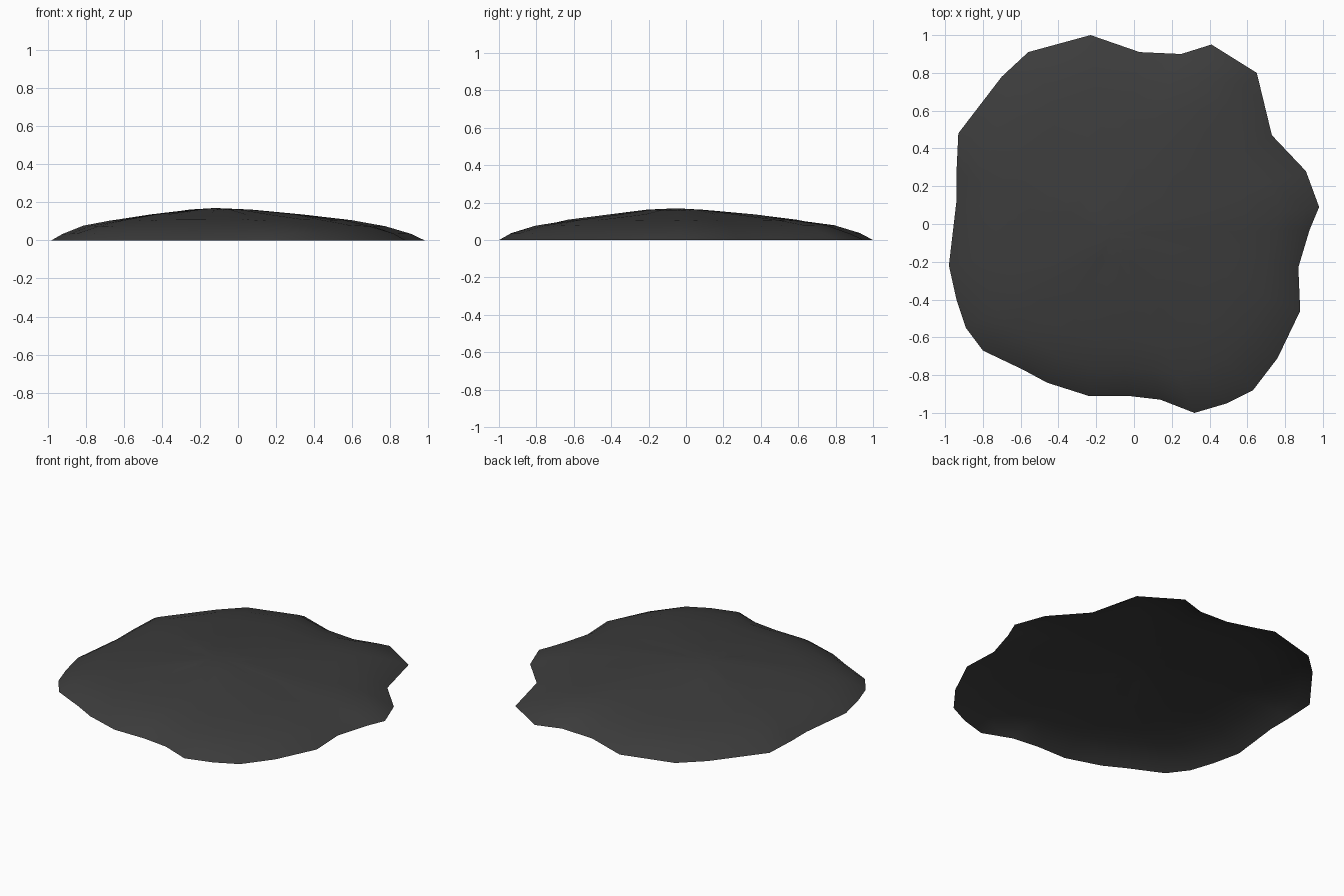
import bpy, bmesh, random
from mathutils import Vector

if "Cube" in bpy.data.objects:
    bpy.data.objects.remove(bpy.data.objects["Cube"])

random.seed(4)

# Irregular ground outline, counter-clockwise seen from above
outline = [Vector(p) for p in [
    (.98, .09), (.91, .28), (.73, .47), (.65, .80), (.41, .95), (.25, .90),
    (.03, .91), (-.23, 1.0), (-.56, .91), (-.70, .78), (-.93, .48), (-.94, .27),
    (-.94, .12), (-.98, -.22), (-.94, -.40), (-.89, -.55), (-.80, -.67),
    (-.59, -.77), (-.46, -.84), (-.24, -.91), (-.03, -.91), (.14, -.93),
    (.32, -1.0), (.49, -.95), (.63, -.88), (.76, -.71), (.88, -.46),
    (.87, -.23), (.93, -.03)]]
n = len(outline)
peak = Vector((-.12, -.05))

# Contour rings: (fraction of outline, height, how round the ring is)
rings = [(1, 0, 0), (.94, .036, .1), (.82, .077, .3), (.66, .106, .5),
         (.42, .135, .6), (.18, .160, .7)]

bm = bmesh.new()
loops = []
for t, z, rounding in rings:
    loop = []
    for p in outline:
        d = p - peak * (1 - t)
        even = p.normalized() * .95
        q = p.lerp(even, rounding) * t + peak * (1 - t)
        bump = random.uniform(-.004, .003) if z else 0
        loop.append(bm.verts.new((q.x, q.y, z + bump)))
    loops.append(loop)

# Skin between the contours; the underside stays open
for a, b in zip(loops, loops[1:]):
    for i in range(n):
        j = (i + 1) % n
        bm.faces.new((a[i], a[j], b[j], b[i]))

# Summit
top = bm.verts.new((peak.x, peak.y, .17))
for i in range(n):
    bm.faces.new((loops[-1][i], loops[-1][(i + 1) % n], top))
for f in bm.faces:
    f.smooth = True

mesh = bpy.data.meshes.new("ground_mound")
bm.to_mesh(mesh)
bm.free()
mound = bpy.data.objects.new("ground_mound", mesh)
bpy.context.collection.objects.link(mound)

# Dark earth colour
mat = bpy.data.materials.new("dark_earth")
mat.diffuse_color = (.045, .045, .045, 1)
mat.use_nodes = True
mat.node_tree.nodes["Principled BSDF"].inputs["Base Color"].default_value = mat.diffuse_color
mesh.materials.append(mat)
